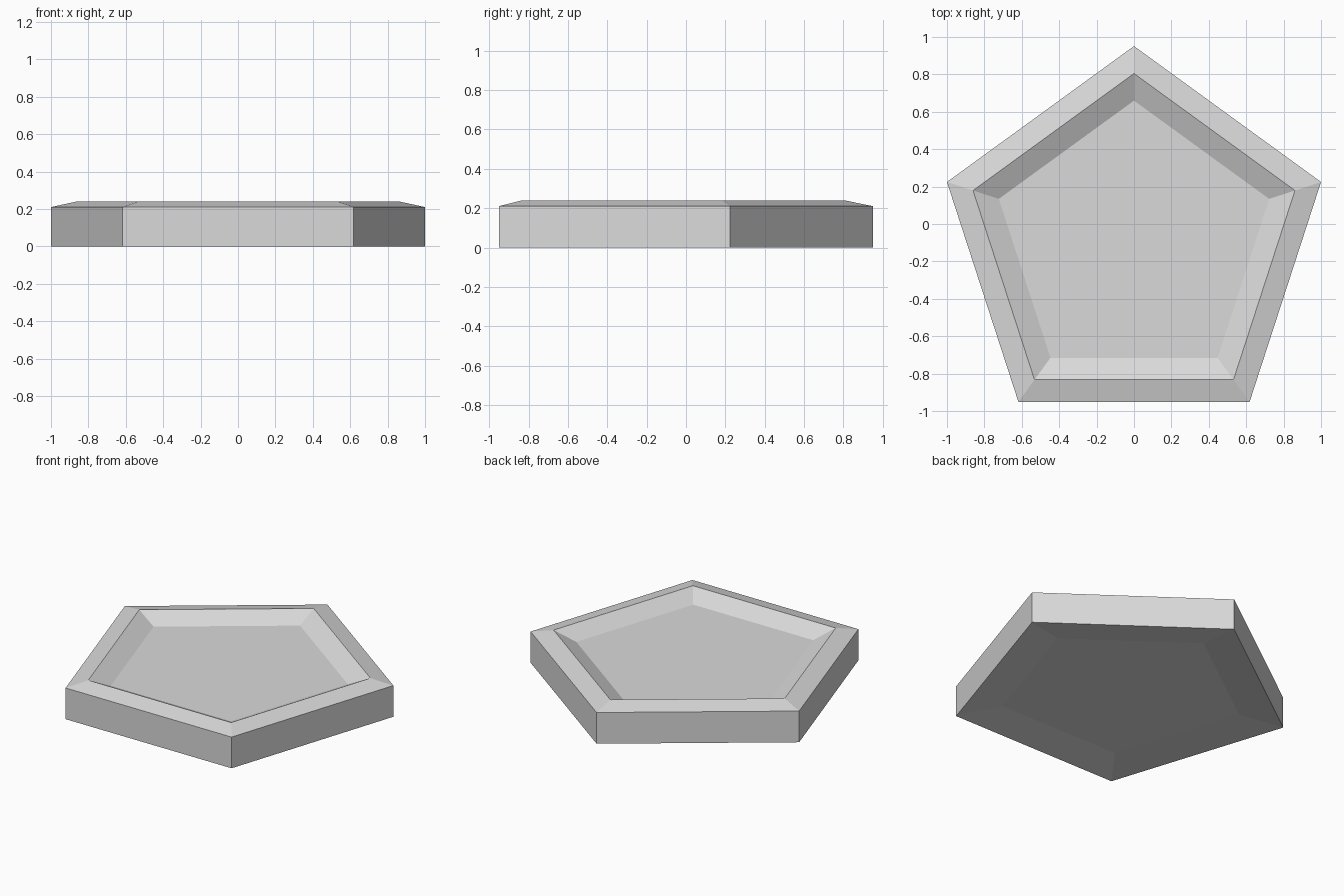
import bpy
import bmesh
from math import cos, sin, tau

if "Cube" in bpy.data.objects:
    bpy.data.objects.remove(bpy.data.objects["Cube"], do_unlink=True)

SIDES = 5
OUTER = 1 / sin(tau / SIDES)
CENTRE_Y = -(OUTER - OUTER * cos(tau / 10)) / 2

# Cross-section (radius, height): recessed underside, wall, ridge, sunken floor
PROFILE = [(0.76, 0.03), (OUTER, 0.0), (OUTER, 0.21), (0.905, 0.24), (0.76, 0.18)]


def make_material(name, colour):
    mat = bpy.data.materials.new(name)
    mat.use_nodes = True
    mat.diffuse_color = colour
    mat.node_tree.nodes["Principled BSDF"].inputs["Base Color"].default_value = colour
    return mat


def ring(bm, radius, z):
    return [bm.verts.new((-radius * sin(tau * i / SIDES),
                          CENTRE_Y + radius * cos(tau * i / SIDES), z))
            for i in range(SIDES)]


# Pentagonal tile: rings joined by flat bands, closed at both ends
bm = bmesh.new()
rings = [ring(bm, r, z) for r, z in PROFILE]
for low, high in zip(rings, rings[1:]):
    for i in range(SIDES):
        j = (i + 1) % SIDES
        bm.faces.new((low[i], low[j], high[j], high[i]))
bm.faces.new(rings[0][::-1])
bm.faces.new(rings[-1])
bmesh.ops.recalc_face_normals(bm, faces=bm.faces)

mesh = bpy.data.meshes.new("pentagon_tile")
bm.to_mesh(mesh)
bm.free()
mesh.materials.append(make_material("light grey", (0.7, 0.7, 0.7, 1)))
bpy.context.collection.objects.link(bpy.data.objects.new("pentagon_tile", mesh))
